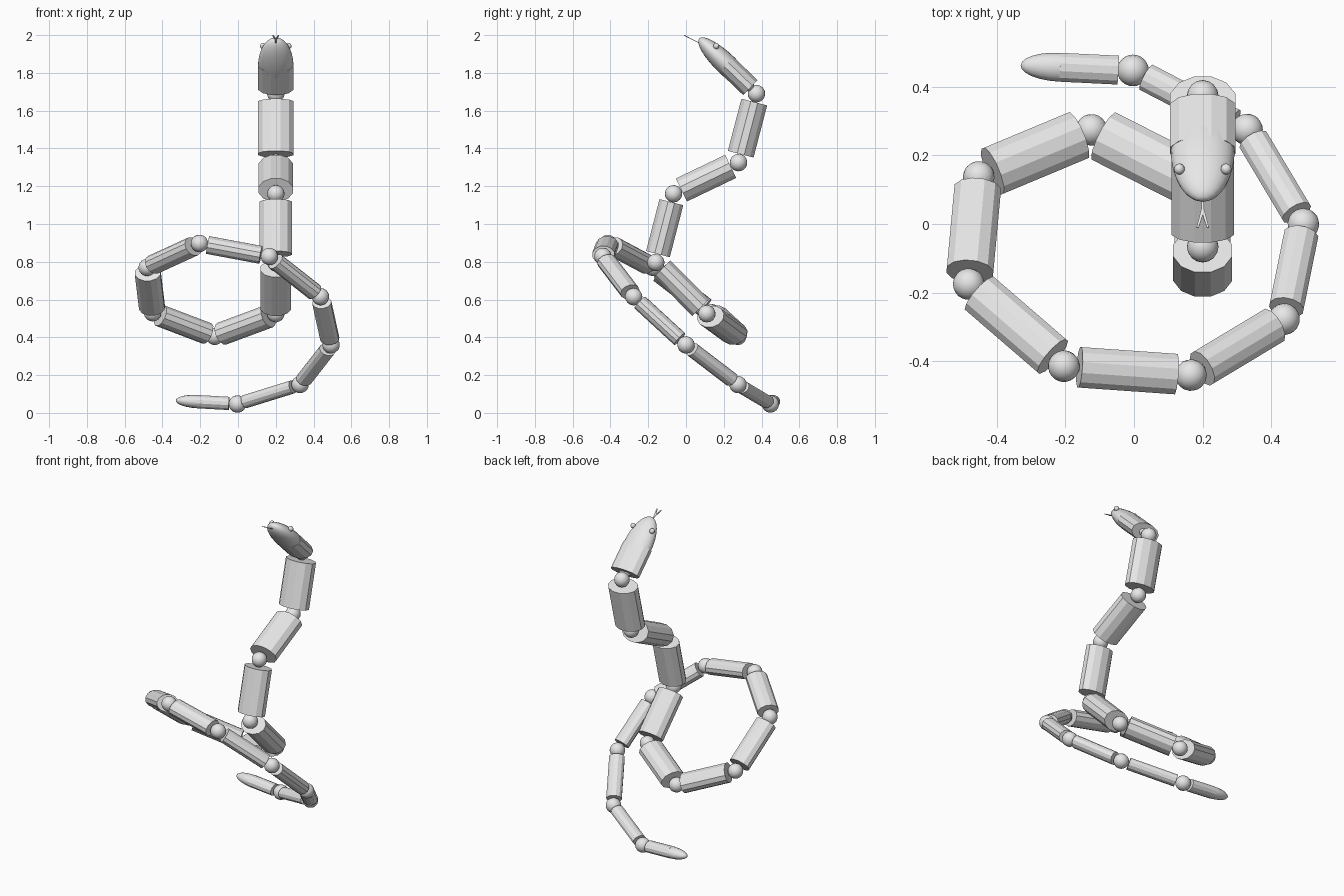
import bpy, bmesh, math
from mathutils import Vector, Matrix

if "Cube" in bpy.data.objects:
    bpy.data.objects.remove(bpy.data.objects["Cube"])

grey = bpy.data.materials.new("plain grey")
grey.diffuse_color = (0.8, 0.8, 0.8, 1)
grey.use_nodes = True
grey.node_tree.nodes["Principled BSDF"].inputs["Base Color"].default_value = grey.diffuse_color

# Ball joints from the neck down to the tail
JOINTS = [Vector(p) for p in (
    (0.2, 0.373, 1.69), (0.2, 0.278, 1.325), (0.2, -0.066, 1.16), (0.2, -0.16, 0.796),
    (0.2, 0.11, 0.525), (-0.124, 0.274, 0.405), (-0.452, 0.137, 0.53), (-0.481, -0.175, 0.77),
    (-0.204, -0.414, 0.897), (0.166, -0.44, 0.828), (0.437, -0.277, 0.615),
    (0.493, 0.0, 0.36), (0.329, 0.275, 0.15), (-0.003, 0.447, 0.047))]


def frame(origin, direction):
    """Matrix with z along direction and x kept level."""
    d = direction.normalized()
    w = d.cross(Vector((0, 0, 1))).normalized()
    m = Matrix((w, d.cross(w), d)).transposed().to_4x4()
    m.translation = origin
    return m


def finish(name, bm, smooth):
    bmesh.ops.recalc_face_normals(bm, faces=bm.faces)
    me = bpy.data.meshes.new(name)
    bm.to_mesh(me)
    bm.free()
    me.materials.append(grey)
    for f in me.polygons:
        f.use_smooth = smooth
    ob = bpy.data.objects.new(name, me)
    bpy.context.collection.objects.link(ob)
    return ob


def tube(name, a, b, width, thick):
    """Flattened twelve-sided cylinder from a to b."""
    bm = bmesh.new()
    m = frame((a + b) / 2, b - a)
    size = Matrix.Diagonal((width / 2 / math.cos(math.radians(15)),
                            thick / 2 / math.cos(math.radians(15)), 1, 1))
    bmesh.ops.create_cone(bm, cap_ends=True, segments=12, radius1=1, radius2=1,
                          depth=(b - a).length,
                          matrix=m @ size @ Matrix.Rotation(math.radians(15), 4, 'Z'))
    return finish(name, bm, False)


def ellipsoid(name, centre, direction, radii, seg=16, rings=12):
    bm = bmesh.new()
    bmesh.ops.create_uvsphere(bm, u_segments=seg, v_segments=rings, radius=1,
                              matrix=frame(centre, direction) @ Matrix.Diagonal((*radii, 1)))
    return finish(name, bm, True)


# Body segments, narrowing towards the tail
GAP = 0.046
for i, (a, b) in enumerate(zip(JOINTS, JOINTS[1:])):
    d = (b - a).normalized() * GAP
    w = 0.19 - 0.009 * i
    tube("body_segment", a + d, b - d, w, w * (0.74 + 0.008 * i))

# Ball joints
for i, p in enumerate(JOINTS):
    nxt = JOINTS[i + 1] if i + 1 < len(JOINTS) else p + Vector((-1, 0, 0))
    ellipsoid("ball_joint", p, nxt - p, (0.046, 0.046, 0.046))

# Head: flattened tube with a rounded snout
back, nose = Vector((0.2, 0.341, 1.722)), Vector((0.2, 0.07, 1.982))
mid = back.lerp(nose, 0.47)
tube("head", back, mid, 0.19, 0.11)
ellipsoid("snout", mid, nose - mid, (0.093, 0.057, (nose - mid).length), 24, 16)

# Eyes
for s in (-1, 1):
    ellipsoid("eye", Vector((0.2 + s * 0.068, 0.16, 1.942)), Vector((0, -1, 1)),
              (0.016, 0.016, 0.016), 12, 8)

# Forked tongue: a thin plate split into two prongs
bm = bmesh.new()
profile = [(0.004, 0.0), (0.004, 0.055), (0.018, 0.115), (0.012, 0.115), (0.0, 0.075)]
outline = profile + [(-x, y) for x, y in reversed(profile[:-1])]
root, tip = Vector((0.2, 0.092, 1.947)), Vector((0.2, -0.01, 1.999))
m = frame(root, tip - root)
face = bm.faces.new([bm.verts.new(m @ Vector((x, -0.002, l))) for x, l in outline])
ext = bmesh.ops.extrude_face_region(bm, geom=[face])
up = m.to_3x3() @ Vector((0, 0.004, 0))
bmesh.ops.translate(bm, vec=up, verts=[v for v in ext["geom"] if isinstance(v, bmesh.types.BMVert)])
finish("tongue", bm, False)

# Tail: short tube with a rounded tip
start, end = Vector((-0.047, 0.448, 0.05)), Vector((-0.33, 0.462, 0.066))
mid = start.lerp(end, 0.6)
tube("tail", start, mid, 0.084, 0.07)
ellipsoid("tail_tip", mid, end - mid, (0.042, 0.035, (end - mid).length))
